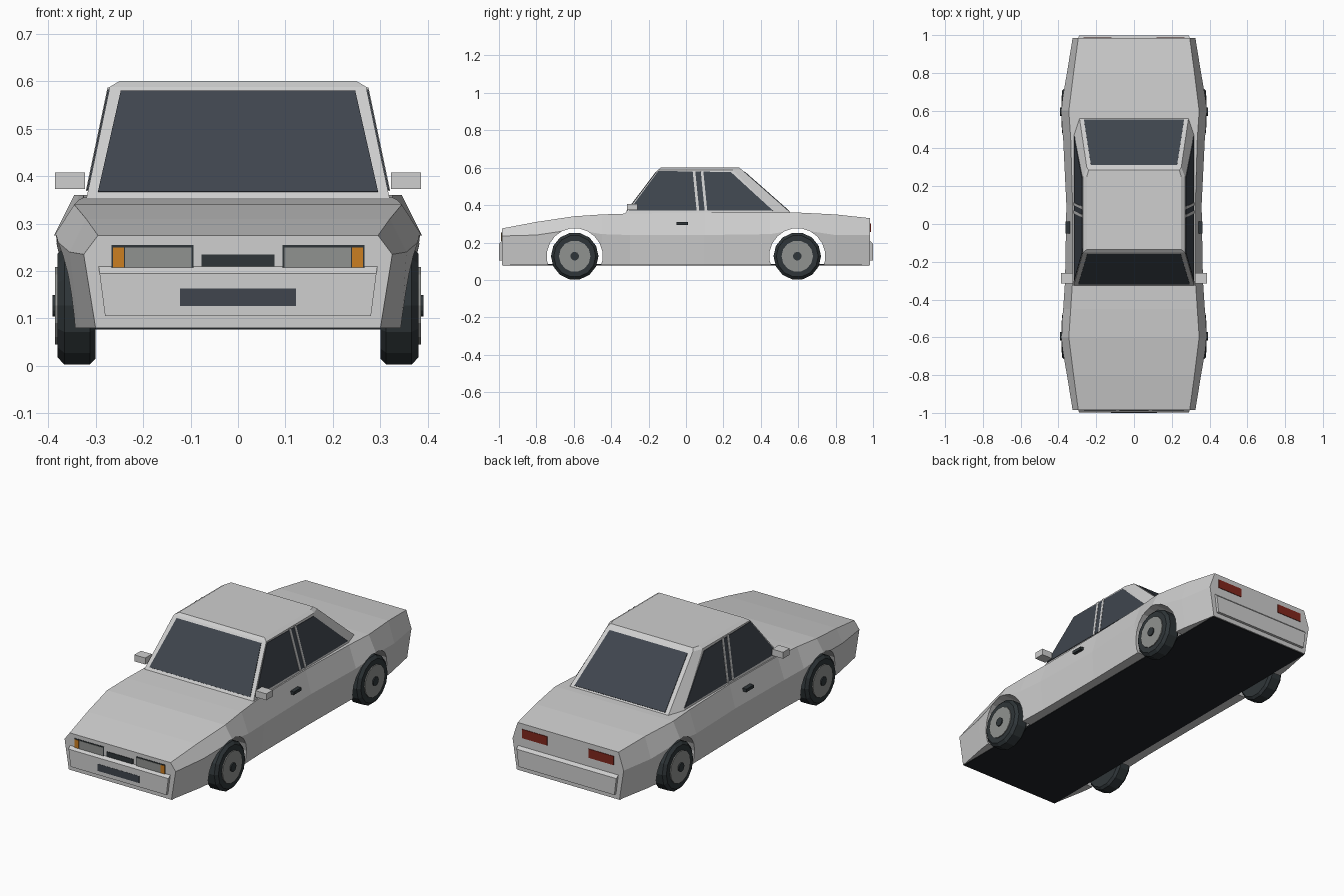
import bpy, bmesh, math
from mathutils import Matrix

cube = bpy.data.objects.get("Cube")
if cube:
    bpy.data.objects.remove(cube, do_unlink=True)


def material(name, rgb):
    m = bpy.data.materials.new(name)
    m.use_nodes = True
    m.diffuse_color = (*rgb, 1)
    m.node_tree.nodes["Principled BSDF"].inputs["Base Color"].default_value = (*rgb, 1)
    return m


PAINT = material("silver_paint", (0.62, 0.62, 0.62))
GLASS = material("dark_glass", (0.05, 0.06, 0.075))
RUBBER = material("tyre_rubber", (0.028, 0.036, 0.04))
UNDER = material("underbody_black", (0.014, 0.017, 0.02))
GREY = material("lamp_and_rim_grey", (0.28, 0.29, 0.28))
ORANGE = material("indicator_orange", (0.6, 0.21, 0.015))
RED = material("tail_light_red", (0.22, 0.02, 0.012))


def finish(name, bm, mat):
    bmesh.ops.recalc_face_normals(bm, faces=bm.faces)
    mesh = bpy.data.meshes.new(name)
    bm.to_mesh(mesh)
    bm.free()
    ob = bpy.data.objects.new(name, mesh)
    bpy.context.collection.objects.link(ob)
    mesh.materials.append(mat)
    return ob


def loft(name, rings, mat):
    """Skin closed rings of points and cap both ends."""
    bm = bmesh.new()
    rows = [[bm.verts.new(p) for p in ring] for ring in rings]
    n = len(rows[0])
    for a, b in zip(rows, rows[1:]):
        for i in range(n):
            j = (i + 1) % n
            bm.faces.new((a[i], a[j], b[j], b[i]))
    bm.faces.new(rows[0])
    bm.faces.new(rows[-1])
    return finish(name, bm, mat)


def box(name, x, y, z, mat):
    ring = lambda h: [(x[0], y[0], h), (x[1], y[0], h), (x[1], y[1], h), (x[0], y[1], h)]
    return loft(name, [ring(z[0]), ring(z[1])], mat)


def plate(name, points, mat, thick=0.006):
    """Thin panel from a flat outline."""
    bm = bmesh.new()
    bm.faces.new([bm.verts.new(p) for p in points])
    ob = finish(name, bm, mat)
    mod = ob.modifiers.new("thickness", "SOLIDIFY")
    mod.thickness, mod.offset = thick, 0
    return ob


def disc(name, profile, y, z, side, mat, sides=14):
    """Turned part about the x axis, profile of (x, radius)."""
    rings = []
    for x, r in profile:
        angles = [2 * math.pi * (k + 0.5) / sides for k in range(sides)]
        rings.append([(side * x, y + r * math.sin(a), z + r * math.cos(a)) for a in angles])
    return loft(name, rings, mat)


AXLES = {"front": -0.595, "rear": 0.595}
HUB_Z = 0.127

# Lower body: y, top height, top half width, crease half width, crease height, sill half width
stations = [
    (-0.985, 0.275, 0.295, 0.325, 0.235, 0.300),
    (-0.80, 0.31, 0.320, 0.355, 0.240, 0.335),
    (-0.60, 0.34, 0.345, 0.390, 0.270, 0.360),
    (-0.45, 0.35, 0.335, 0.375, 0.245, 0.355),
    (-0.30, 0.355, 0.325, 0.365, 0.240, 0.350),
    (0.10, 0.36, 0.325, 0.358, 0.240, 0.350),
    (0.45, 0.36, 0.335, 0.375, 0.245, 0.355),
    (0.60, 0.36, 0.345, 0.390, 0.270, 0.360),
    (0.80, 0.35, 0.320, 0.355, 0.240, 0.335),
    (0.985, 0.33, 0.295, 0.325, 0.240, 0.300),
]
rings = []
for y, zt, xt, xm, zm, xb in stations:
    half = [(xb, y, 0.08), (xm, y, zm), (xt, y, zt)]
    rings.append(half + [(-x, b, z) for x, b, z in reversed(half)])
body = loft("lower_body", rings, PAINT)

# Wheel arches
for axle, y in AXLES.items():
    cutter = disc("arch_cutter", [(-0.6, 0.15), (0.6, 0.15)], y, HUB_Z, 1, PAINT, 20)
    mod = body.modifiers.new("arch", "BOOLEAN")
    mod.operation, mod.solver, mod.object = "DIFFERENCE", "EXACT", cutter
    bpy.context.view_layer.objects.active = body
    bpy.ops.object.modifier_apply(modifier=mod.name)
    bpy.data.objects.remove(cutter, do_unlink=True)

box("floor_pan", (-0.3, 0.3), (-0.98, 0.98), (0.077, 0.085), UNDER)

# Cabin shell
rings = []
for z, half in [
    (0.35, [(0.32, -0.33), (0.32, 0.48), (0.29, 0.57)]),
    (0.588, [(0.27, -0.15), (0.27, 0.25), (0.25, 0.30)]),
    (0.60, [(0.25, -0.135), (0.25, 0.25), (0.24, 0.285)]),
]:
    rings.append([(x, y, z) for x, y in half] + [(-x, y, z) for x, y in reversed(half)])
loft("cabin", rings, PAINT)


def on_plane(z, low, high):
    """Position on a cabin wall at height z."""
    return low + (high - low) * (z - 0.35) / 0.238


def screen(name, low, high, wide, narrow):
    corners = [(-wide, 0.366), (wide, 0.366), (narrow, 0.578), (-narrow, 0.578)]
    plate(name, [(x, on_plane(z, low, high), z) for x, z in corners], GLASS)


screen("windscreen", -0.33, -0.15, 0.295, 0.247)
screen("rear_window", 0.57, 0.30, 0.265, 0.228)

for side, label in ((1, "left"), (-1, "right")):
    def wall(outline):
        return [(side * on_plane(z, 0.32, 0.27), y, z) for y, z in outline]

    # Side glass and the two pillar trims
    plate(label + "_side_window",
          wall([(-0.305, 0.37), (-0.148, 0.582), (0.24, 0.576), (0.465, 0.37)]), GLASS)
    for trim, y in (("front", 0.035), ("rear", 0.078)):
        plate(label + "_" + trim + "_pillar_trim",
              wall([(y + 0.022, 0.368), (y, 0.586), (y + 0.014, 0.586), (y + 0.036, 0.368)]),
              PAINT, 0.009)

    # Mirror and door handle
    span = lambda a, b: sorted((side * a, side * b))
    box(label + "_mirror", span(0.322, 0.386), (-0.315, -0.26), (0.373, 0.407), PAINT)
    box(label + "_door_handle", span(0.33, 0.362), (-0.05, 0.012), (0.293, 0.309), RUBBER)

    # Wheels
    for axle, y in AXLES.items():
        name = axle + "_" + label
        disc(name + "_tyre", [(0.30, 0.115), (0.312, 0.127), (0.366, 0.127), (0.38, 0.112)],
             y, HUB_Z, side, RUBBER)
        disc(name + "_rim", [(0.37, 0.084), (0.385, 0.084)], y, HUB_Z, side, GREY)
        disc(name + "_hub", [(0.38, 0.023), (0.391, 0.023)], y, HUB_Z, side, RUBBER)

    # Lamps
    def lamp(name, x0, x1, z0, z1, y, mat, thick):
        plate(label + name, [(side * x, y, z) for x, z in
                             ((x0, z0), (x1, z0), (x1, z1), (x0, z1))], mat, thick)

    lamp("_lamp_frame", 0.094, 0.266, 0.207, 0.255, -0.985, RUBBER, 0.004)
    lamp("_headlight", 0.098, 0.238, 0.207, 0.250, -0.985, GREY, 0.007)
    lamp("_indicator", 0.240, 0.263, 0.207, 0.250, -0.985, ORANGE, 0.007)
    lamp("_tail_light", 0.12, 0.268, 0.255, 0.302, 0.985, RED, 0.006)

# Bumpers with a sloping top edge
for end, name in ((-1, "front_bumper"), (1, "rear_bumper")):
    profile = [(0.97, 0.105), (0.999, 0.105), (0.999, 0.195), (0.984, 0.21), (0.97, 0.21)]
    loft(name, [[(s * (0.28 + 0.13 * (z - 0.105)), end * y, z) for y, z in profile]
                for s in (-1, 1)], PAINT)

# Grille and air intake
box("grille", (-0.077, 0.077), (-0.988, -0.98), (0.209, 0.235), RUBBER)
box("air_intake", (-0.122, 0.122), (-1.0, -0.992), (0.126, 0.163), GLASS)
